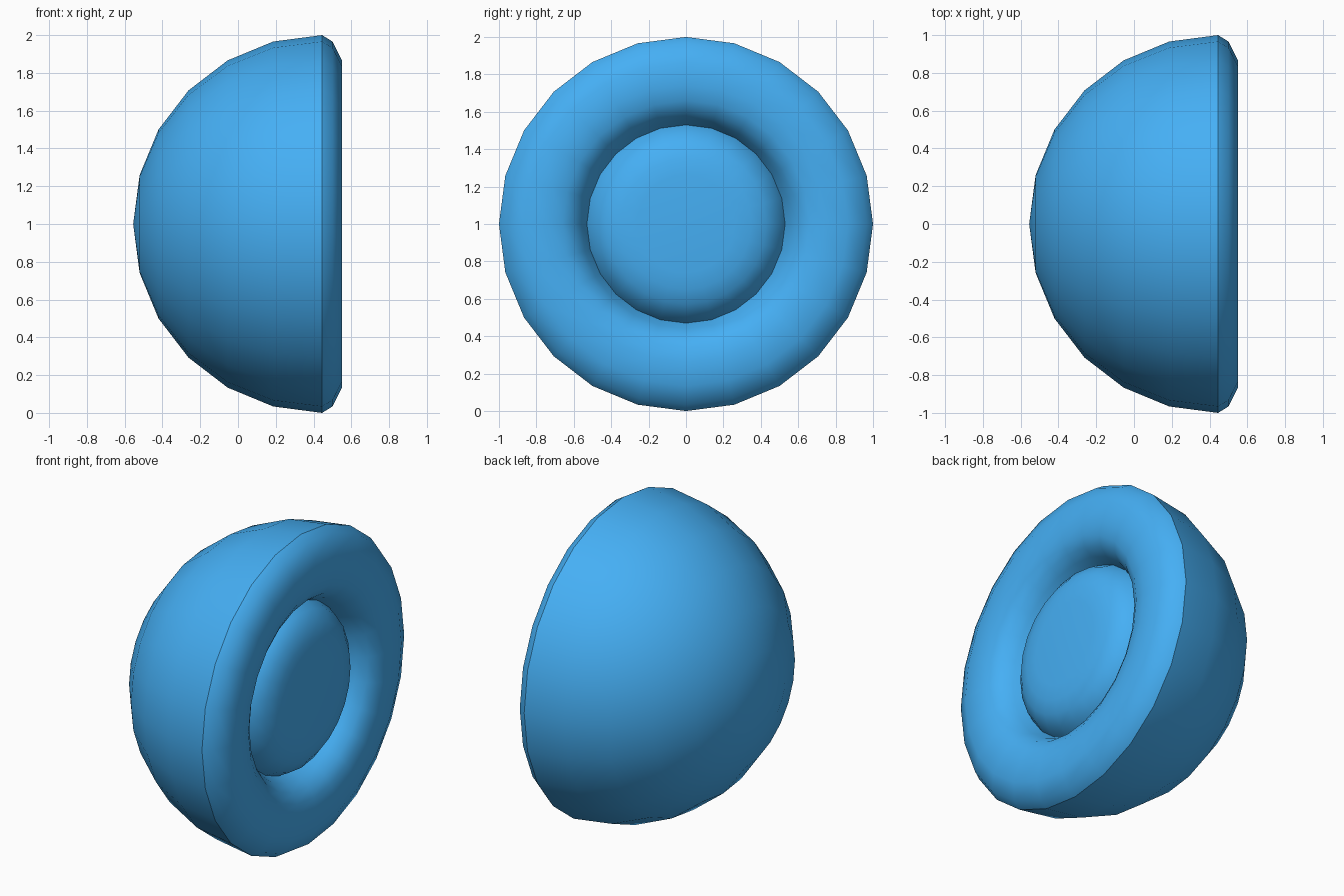
import bpy, bmesh
from math import sin, cos, radians, tau

if "Cube" in bpy.data.objects:
    bpy.data.objects.remove(bpy.data.objects["Cube"])

SEGMENTS = 24
blue = bpy.data.materials.new("blue")
blue.diffuse_color = (0.06, 0.43, 0.91, 1)
blue.use_nodes = True
blue.node_tree.nodes["Principled BSDF"].inputs["Base Color"].default_value = blue.diffuse_color


def revolve(name, profile):
    """Spin (radius, x) points around the x axis at height z = 1."""
    bm = bmesh.new()
    rings = []
    for r, x in profile:
        if r == 0:
            rings.append([bm.verts.new((x, 0, 1))] * SEGMENTS)
        else:
            rings.append([bm.verts.new((x, r * cos(tau * i / SEGMENTS),
                                        1 + r * sin(tau * i / SEGMENTS)))
                          for i in range(SEGMENTS)])
    for a, b in zip(rings, rings[1:]):
        for i in range(SEGMENTS):
            j = (i + 1) % SEGMENTS
            corners = list(dict.fromkeys((a[i], a[j], b[j], b[i])))
            bm.faces.new(corners)
    # profiles run from the -x pole or outer rim towards the +x axis
    for f in bm.faces:
        f.smooth = True
    bm.normal_update()
    f = max(bm.faces, key=lambda f: abs(f.normal.x))
    outward = -1 if name == "dome" else 1
    if f.normal.x * outward < 0:
        bmesh.ops.reverse_faces(bm, faces=bm.faces[:])
    mesh = bpy.data.meshes.new(name)
    bm.to_mesh(mesh)
    bm.free()
    mesh.materials.append(blue)
    obj = bpy.data.objects.new(name, mesh)
    bpy.context.collection.objects.link(obj)
    return obj


# Half-sphere back, pole at -x
RIM_X = 0.445
revolve("dome", [(0 if a == 0 else sin(radians(a)), RIM_X - cos(radians(a)))
                 for a in range(0, 91, 15)])

# Rounded rim, flat face and the wall falling into the groove
revolve("face_ring", [(1, RIM_X), (0.966, 0.50), (0.866, 0.55), (0.74, 0.55),
                      (0.66, 0.537), (0.60, 0.50), (0.56, 0.445), (0.53, 0.38)])

# Rounded button in the middle of the face
revolve("button", [(0.53, 0.38), (0.495, 0.445), (0.43, 0.495),
                   (0.35, 0.52), (0.26, 0.53), (0, 0.53)])
